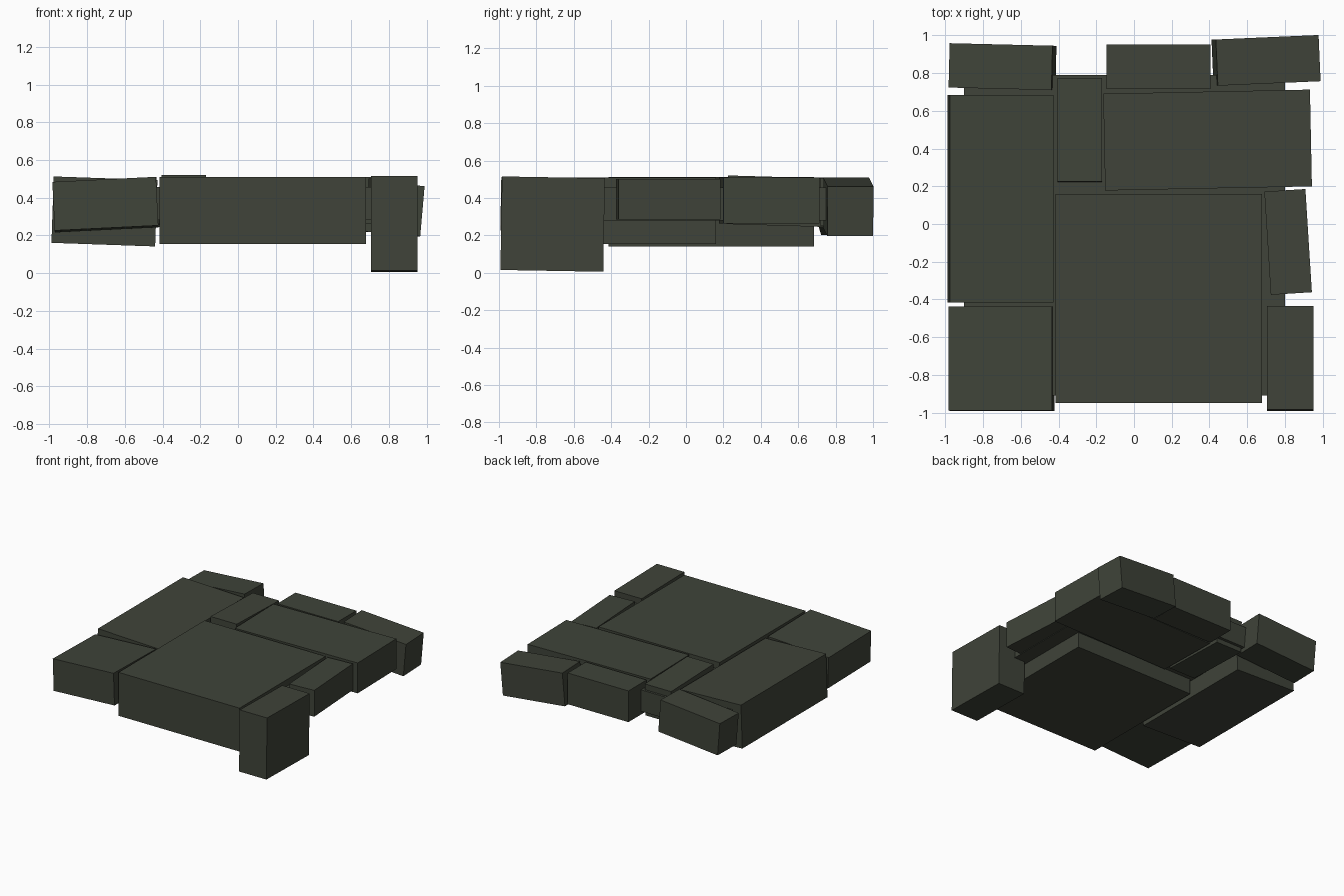
import bpy
from math import radians

# single dark mossy stone colour
stone = bpy.data.materials.new("dark_moss_stone")
stone.diffuse_color = (0.05, 0.057, 0.041, 1)


def block(name, center, size, tilt=(0, 0, 0)):
    """A plain stone block, slightly tilted (degrees)."""
    bpy.ops.mesh.primitive_cube_add(size=1, location=center,
                                    rotation=[radians(a) for a in tilt])
    ob = bpy.context.object
    ob.name = name
    ob.scale = size
    ob.data.materials.append(stone)
    return ob


# hidden bed slab that shows in the gaps between the stones
block("bed_slab", (-0.05, -0.06, 0.368), (1.70, 1.70, 0.175))

# large paving stones
block("center_stone", (0.132, -0.395, 0.332), (1.095, 1.11, 0.355))
block("left_stone", (-0.708, 0.135, 0.327), (0.55, 1.10, 0.352), (0, 2, 0))
block("back_stone", (0.39, 0.445, 0.386), (1.096, 0.513, 0.248), (0, 0, 1.15))

# corner stones
block("front_left_stone", (-0.703, -0.715, 0.363), (0.55, 0.55, 0.258), (-1.1, -2.8, 0))
block("front_right_stone", (0.828, -0.713, 0.26), (0.247, 0.55, 0.50), (-1, 0, 0))
block("back_right_stone", (0.70, 0.867, 0.352), (0.547, 0.245, 0.267), (0, 5, 2.5))
block("back_left_stone", (-0.697, 0.834, 0.355), (0.547, 0.235, 0.265), (0, -4.6, -1.4))

# small filler stones
block("right_filler", (0.817, -0.095, 0.393), (0.218, 0.548, 0.215), (0, 0, 3.6))
block("inner_filler", (-0.288, 0.495, 0.382), (0.237, 0.548, 0.26), (-1.7, 0, 0))
block("back_filler", (0.13, 0.833, 0.38), (0.55, 0.235, 0.255))
